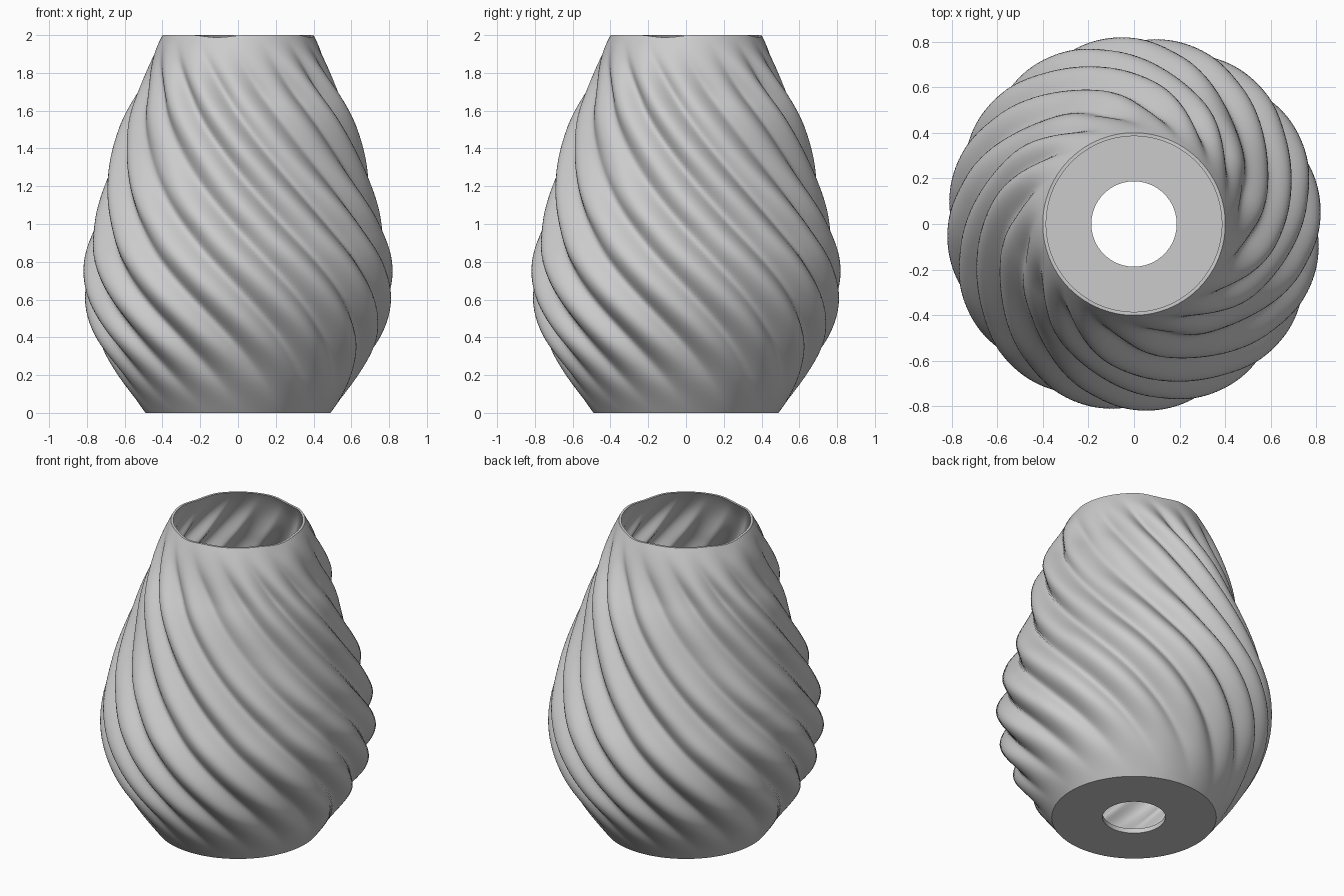
import bpy, bmesh, math

cube = bpy.data.objects.get("Cube")
if cube:
    bpy.data.objects.remove(cube, do_unlink=True)

HEIGHT, LOBES, SEGMENTS, ROWS = 2.0, 16, 288, 120
TWIST = math.radians(73)        # clockwise turn per unit of height
DEPTH, WALL, FLOOR, HOLE = 0.09, 0.015, 0.03, 0.187
# Ridge radius at equal steps of height
PROFILE = [0.49, 0.635, 0.755, 0.813, 0.813, 0.765, 0.715, 0.663, 0.602, 0.51, 0.40]


def smooth(t):
    t = max(0.0, min(1.0, t))
    return t * t * (3 - 2 * t)


def ridge_radius(z):
    """Smooth curve through the profile radii."""
    last = len(PROFILE) - 1
    t = z / HEIGHT * last
    i = min(int(t), last - 1)
    t -= i
    b, c = PROFILE[i], PROFILE[i + 1]
    a = PROFILE[i - 1] if i > 0 else 2 * b - c
    d = PROFILE[i + 2] if i + 2 <= last else 2 * c - b
    return b + t * ((c - a) + t * ((2*a - 5*b + 4*c - d) + t * (3*b - a - 3*c + d))) / 2


def wall_point(angle, z, inset):
    """Point on the fluted wall; flutes fade out at the foot and the rim."""
    turn = angle - math.radians(270) + TWIST * (z - 1.58)
    wave = math.sqrt(math.sin(LOBES / 2 * turn) ** 2 + 0.06)
    # Ridges sink in four broad bands on the upper half
    sunk = 0.5 + 0.5 * math.cos(4 * (turn - math.radians(28)))
    wave *= 1 - 0.55 * sunk * smooth((z - 1.0) / 0.4)
    fade = smooth(z / 0.5) * smooth((HEIGHT - z) / 0.35)
    r = ridge_radius(z) - DEPTH * fade * (1 - wave) - inset
    # Four slight dips in the rim
    dip = max(0.0, math.cos(4 * (angle - math.radians(254)))) ** 2
    z -= 0.012 * dip * smooth((z - 1.85) / 0.15)
    return r * math.cos(angle), r * math.sin(angle), z


bm = bmesh.new()
ANGLES = [2 * math.pi * k / SEGMENTS for k in range(SEGMENTS)]


def wall_ring(z, inset):
    return [bm.verts.new(wall_point(a, z, inset)) for a in ANGLES]


def hole_ring(z):
    return [bm.verts.new((HOLE * math.cos(a), HOLE * math.sin(a), z)) for a in ANGLES]


# Section path: underside, outer wall, rim, inner wall, inside floor, hole edge
rings = [hole_ring(0)]
rings += [wall_ring(HEIGHT * k / ROWS, 0) for k in range(ROWS + 1)]
rings += [wall_ring(HEIGHT - (HEIGHT - FLOOR) * k / ROWS, WALL) for k in range(ROWS + 1)]
rings += [hole_ring(FLOOR)]
for low, high in zip(rings, rings[1:] + rings[:1]):
    for k in range(SEGMENTS):
        n = (k + 1) % SEGMENTS
        bm.faces.new((low[k], low[n], high[n], high[k]))
bmesh.ops.recalc_face_normals(bm, faces=bm.faces)

mesh = bpy.data.meshes.new("fluted_vase")
bm.to_mesh(mesh)
bm.free()
vase = bpy.data.objects.new("fluted_vase", mesh)
bpy.context.collection.objects.link(vase)

# Plain grey finish
grey = bpy.data.materials.new("light_grey")
grey.use_nodes = True
grey.diffuse_color = (0.6, 0.6, 0.6, 1)
grey.node_tree.nodes["Principled BSDF"].inputs["Base Color"].default_value = (0.6, 0.6, 0.6, 1)
mesh.materials.append(grey)

bpy.context.view_layer.objects.active = vase
vase.select_set(True)
bpy.ops.object.shade_smooth_by_angle(angle=math.radians(50))
